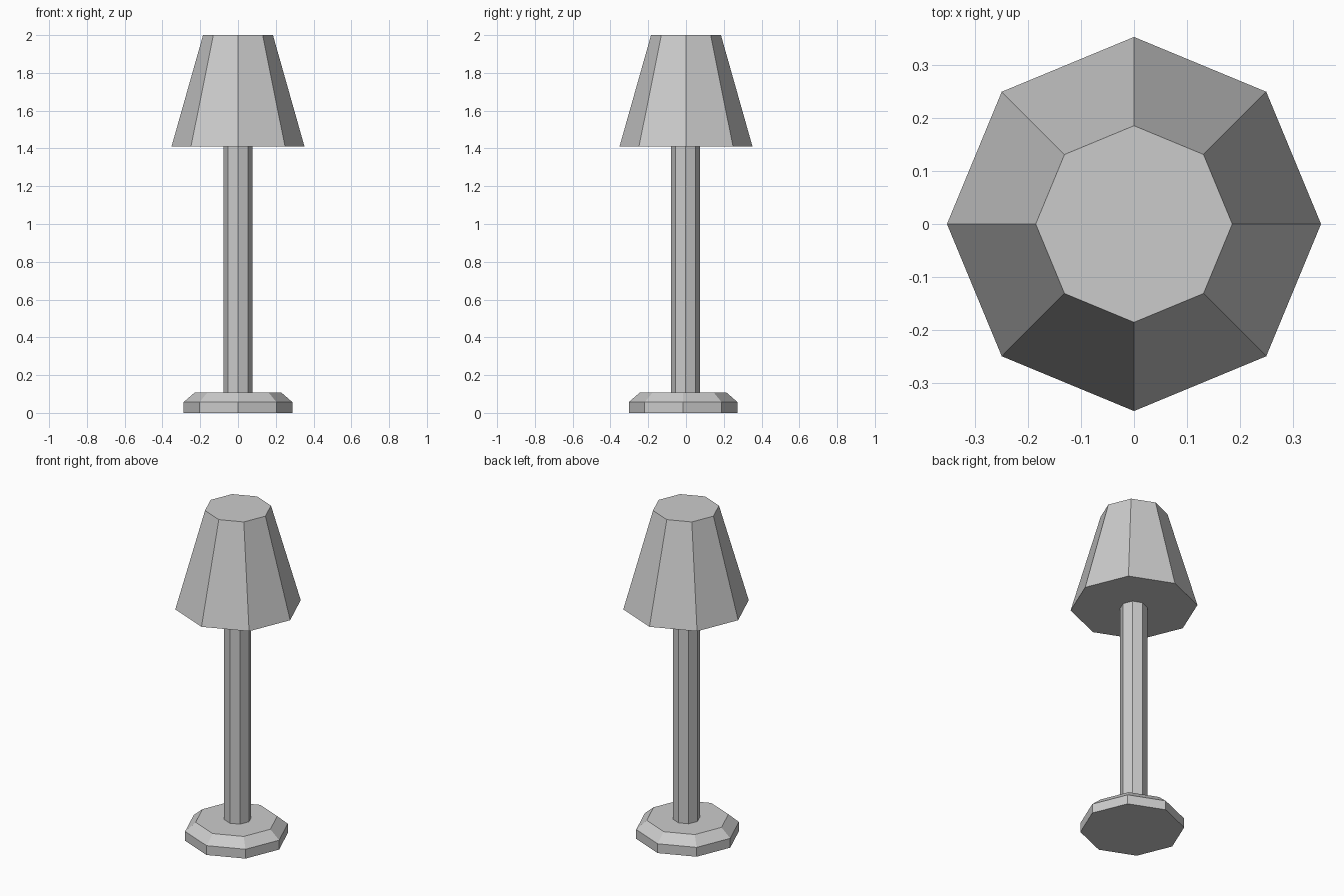
import bpy
import bmesh
from math import cos, sin, pi

if "Cube" in bpy.data.objects:
    bpy.data.objects.remove(bpy.data.objects["Cube"])

SIDES = 8


def lathe(name, profile, y=0.0):
    """Closed eight-sided solid from (radius, height) rings, corners on the axes."""
    bm = bmesh.new()
    rings = [[bm.verts.new((r * cos(2 * pi * i / SIDES), y + r * sin(2 * pi * i / SIDES), z))
              for i in range(SIDES)] for r, z in profile]
    for low, high in zip(rings, rings[1:]):
        for i in range(SIDES):
            j = (i + 1) % SIDES
            bm.faces.new((low[i], low[j], high[j], high[i]))
    bm.faces.new(rings[0][::-1])
    bm.faces.new(rings[-1])
    mesh = bpy.data.meshes.new(name)
    bm.to_mesh(mesh)
    bm.free()
    obj = bpy.data.objects.new(name, mesh)
    bpy.context.collection.objects.link(obj)
    return obj


# Foot with chamfered upper rim, set slightly forward
lathe("base", [(0.288, 0.0), (0.288, 0.057), (0.229, 0.108)], y=-0.015)

# Straight stem between foot and shade
lathe("pole", [(0.076, 0.108), (0.076, 1.41)], y=-0.003)

# Closed tapered shade
lathe("lamp_shade", [(0.352, 1.41), (0.185, 2.0)])
